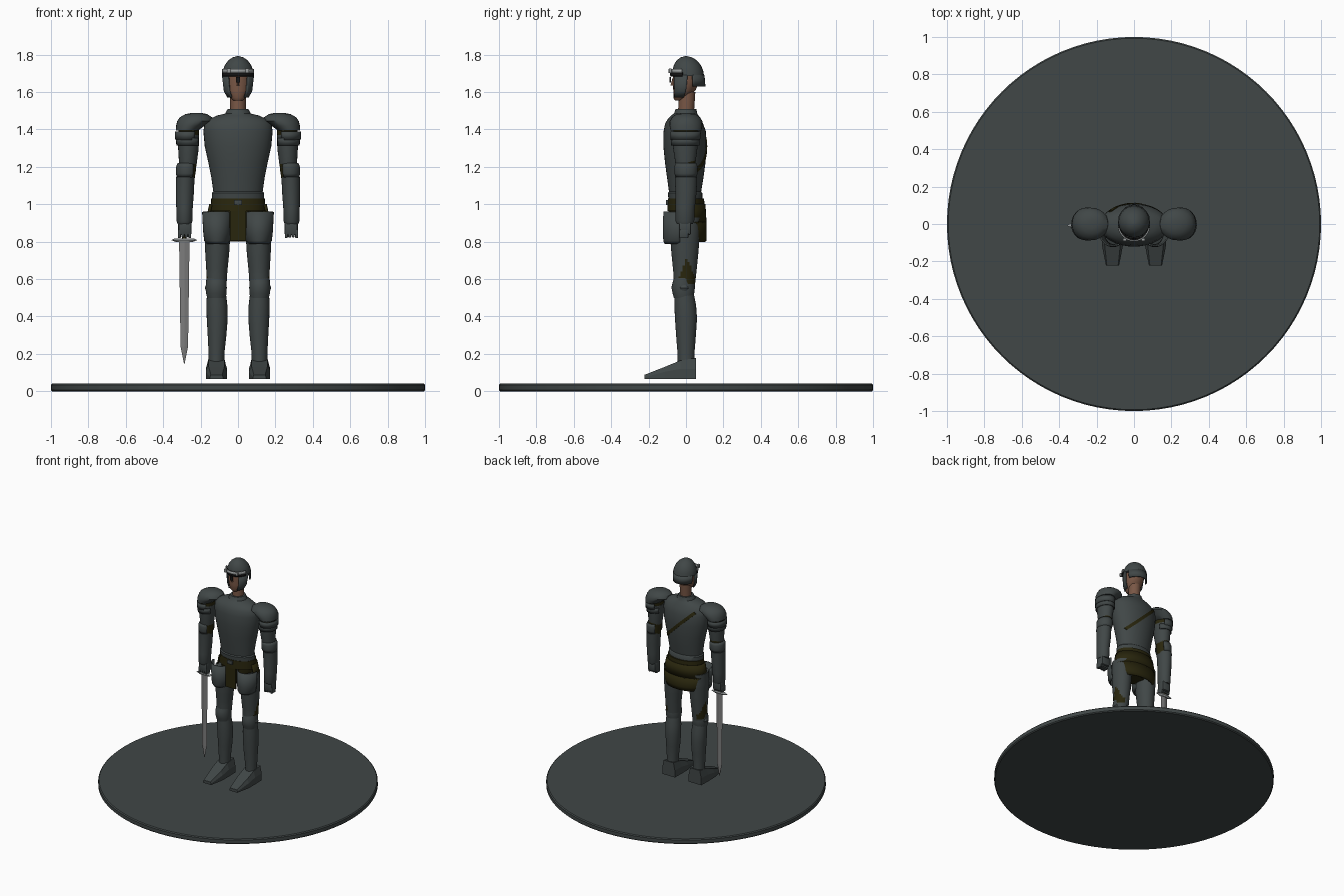
import bpy, bmesh, math
from mathutils import Matrix, Vector


def material(name, rgb):
    m = bpy.data.materials.new(name)
    m.diffuse_color = (*rgb, 1)
    return m


STEEL = material("dark steel", (0.052, 0.063, 0.063))
LEATHER = material("dark leather", (0.022, 0.019, 0.004))
SKIN = material("skin", (0.19, 0.095, 0.06))
BLADE = material("blade grey", (0.20, 0.20, 0.20))
SILVER = material("silver trim", (0.32, 0.34, 0.34))
BLACK = material("black", (0.008, 0.008, 0.008))


def finish(name, bm, mats, angle=40):
    bmesh.ops.recalc_face_normals(bm, faces=bm.faces)
    me = bpy.data.meshes.new(name)
    bm.to_mesh(me)
    bm.free()
    for m in mats if isinstance(mats, tuple) else (mats,):
        me.materials.append(m)
    ob = bpy.data.objects.new(name, me)
    bpy.context.collection.objects.link(ob)
    if angle:
        bpy.ops.object.select_all(action='DESELECT')
        ob.select_set(True)
        bpy.context.view_layer.objects.active = ob
        bpy.ops.object.shade_smooth_by_angle(angle=math.radians(angle))
    return ob


def loft(name, rings, mats, s=1, n=24, arc=None, thick=0.008, fine=1, rule=None):
    """Elliptical rings (z, cx, cy, rx, ry); arc in degrees makes an open curved plate."""
    dense = []
    for a, b in zip(rings, rings[1:]):
        dense += [[p + (q - p) * k / fine for p, q in zip(a, b)] for k in range(fine)]
    dense.append(rings[-1])
    bm = bmesh.new()
    rows = []
    a0, a1 = arc or (0, 360)
    count = n + 1 if arc else n
    for z, cx, cy, rx, ry in dense:
        row = []
        for i in range(count):
            t = math.radians(a0 + (a1 - a0) * i / n)
            row.append(bm.verts.new((s * (cx + rx * math.cos(t)), cy + ry * math.sin(t), z)))
        rows.append(row)
    for r, q in zip(rows, rows[1:]):
        for i in range(n):
            j = (i + 1) % count
            f = bm.faces.new((r[i], r[j], q[j], q[i]))
            if rule:
                f.material_index = rule(f.calc_center_median())
    if not arc:
        bm.faces.new(rows[0])
        bm.faces.new(rows[-1])
    ob = finish(name, bm, mats)
    if arc:
        mod = ob.modifiers.new("thickness", 'SOLIDIFY')
        mod.thickness, mod.offset = thick, 0
    return ob


def box(name, centre, size, mat, bevel=0.0):
    bm = bmesh.new()
    bmesh.ops.create_cube(bm, size=1, matrix=Matrix.Translation(centre) @ Matrix.Diagonal((*size, 1)))
    if bevel:
        bmesh.ops.bevel(bm, geom=bm.edges[:], offset=bevel, segments=2, affect='EDGES', profile=0.5)
    return finish(name, bm, mat, 40 if bevel else 0)


def prism(name, sections, mat):
    """Joins matching polygons given as lists of points."""
    bm = bmesh.new()
    rows = [[bm.verts.new(p) for p in sec] for sec in sections]
    for r, q in zip(rows, rows[1:]):
        for i in range(len(r)):
            j = (i + 1) % len(r)
            bm.faces.new((r[i], r[j], q[j], q[i]))
    bm.faces.new(rows[0])
    bm.faces.new(rows[-1])
    return finish(name, bm, mat, 0)


# Round stand
loft("stand", [(0, 0, 0, 0.993, 0.993), (0.007, 0, 0, 1, 1), (0.034, 0, 0, 1, 1),
               (0.041, 0, 0, 0.993, 0.993)], STEEL, n=96)

# Breastplate with waist flange and collar
TORSO = [(1.02, 0, -0.003, 0.138, 0.09), (1.06, 0, -0.005, 0.14, 0.092), (1.068, 0, -0.005, 0.132, 0.086),
         (1.14, 0, -0.004, 0.142, 0.097), (1.22, 0, -0.004, 0.158, 0.108), (1.31, 0, -0.006, 0.178, 0.115),
         (1.39, 0, -0.007, 0.185, 0.113), (1.43, 0, -0.01, 0.179, 0.102), (1.455, 0, -0.01, 0.155, 0.088),
         (1.475, 0, -0.006, 0.11, 0.073), (1.485, 0, -0.002, 0.068, 0.062), (1.51, 0, 0, 0.055, 0.055)]
loft("breastplate", TORSO, STEEL, n=36)


def back_surface(x, z):
    for a, b in zip(TORSO, TORSO[1:]):
        if a[0] <= z <= b[0]:
            k = (z - a[0]) / (b[0] - a[0])
            cy, rx, ry = (a[i] + (b[i] - a[i]) * k for i in (2, 3, 4))
            return cy + ry * math.sqrt(max(0, 1 - (x / rx) ** 2))


# Diagonal back strap that follows the breastplate
strap = []
for i in range(15):
    k = i / 14
    x, z = -0.125 + 0.25 * k, 1.42 - 0.24 * k
    p, q = (x - 0.008, z - 0.008), (x + 0.008, z + 0.008)
    yp, yq = back_surface(*p), back_surface(*q)
    strap.append([(p[0], yp - 0.005, p[1]), (p[0], yp + 0.005, p[1]),
                  (q[0], yq + 0.005, q[1]), (q[0], yq - 0.005, q[1])])
prism("back_strap", strap, LEATHER)

# Belt, hips and hanging leather flaps
loft("hips", [(0.83, 0, 0, 0.07, 0.06), (0.88, 0, 0, 0.125, 0.08), (0.98, 0, 0, 0.135, 0.088)], LEATHER)
loft("belt", [(0.965, 0, 0, 0.146, 0.1), (1.03, 0, 0, 0.143, 0.097)], LEATHER, n=32)
box("buckle", (0, -0.101, 1.01), (0.045, 0.014, 0.028), STEEL, 0.003)
box("front_flap", (0, -0.088, 0.895), (0.085, 0.012, 0.18), LEATHER)
loft("hip_flap", [(0.9, 0, 0.004, 0.172, 0.102), (1.0, 0, 0, 0.15, 0.1)], LEATHER, arc=(-20, 200))
loft("back_flap", [(0.80, 0, 0.004, 0.15, 0.1), (0.83, 0, 0.004, 0.166, 0.102),
                   (0.905, 0, 0.004, 0.172, 0.102)], LEATHER, arc=(22, 158))

# Neck and head
loft("neck", [(1.48, 0, 0, 0.041, 0.042), (1.6, 0, 0.005, 0.043, 0.045)], SKIN)
loft("head", [(1.555, 0, -0.035, 0.025, 0.024), (1.57, 0, -0.03, 0.042, 0.038), (1.61, 0, -0.008, 0.062, 0.06),
              (1.66, 0, 0, 0.07, 0.07), (1.72, 0, 0, 0.07, 0.068)], SKIN)
prism("nose", [[(-0.004, -0.06, 1.675), (0.004, -0.06, 1.675), (0, -0.072, 1.675)],
               [(-0.011, -0.06, 1.635), (0.011, -0.06, 1.635), (0, -0.083, 1.635)]], SKIN)

# Helmet with neck guard, cheek plates and brow band
loft("helmet", [(1.685, 0, 0.012, 0.085, 0.085), (1.715, 0, 0.01, 0.082, 0.082), (1.745, 0, 0.007, 0.07, 0.072),
                (1.77, 0, 0.004, 0.051, 0.053), (1.785, 0, 0.002, 0.029, 0.031), (1.792, 0, 0, 0.006, 0.006)], STEEL)
loft("neck_guard", [(1.63, 0, 0.014, 0.078, 0.086), (1.69, 0, 0.012, 0.083, 0.083)], STEEL, arc=(15, 165))
loft("brow_band", [(1.703, 0, 0.002, 0.085, 0.092), (1.724, 0, 0.002, 0.084, 0.091)], SILVER, arc=(-165, -15))
loft("brow_shadow", [(1.684, 0, 0.004, 0.083, 0.084), (1.703, 0, 0.004, 0.084, 0.085)], BLACK, arc=(-165, -15))
box("nose_guard", (0, -0.083, 1.665), (0.022, 0.008, 0.03), BLACK)

for s in (1, -1):
    side = "left" if s > 0 else "right"
    loft(side + "_cheek_plate", [(1.572, 0, -0.016, 0.053, 0.056), (1.605, 0, -0.006, 0.072, 0.068),
                                 (1.69, 0, 0.002, 0.082, 0.08)], STEEL, s, arc=(-52, 5), n=8)
    box(side + "_visor_hinge", (s * 0.05, -0.084, 1.714), (0.02, 0.016, 0.026), SILVER, 0.003)

    # Padded arm under the plates
    loft(side + "_arm_padding", [(1.1, 0.28, 0, 0.042, 0.046), (1.18, 0.27, 0, 0.045, 0.05),
                                 (1.3, 0.265, -0.003, 0.05, 0.058), (1.42, 0.262, -0.003, 0.056, 0.066)], LEATHER, s)
    # Layered shoulder plates
    loft(side + "_shoulder_plate", [(1.395, 0.272, 0, 0.06, 0.082), (1.42, 0.255, 0, 0.076, 0.088),
                                    (1.445, 0.23, 0, 0.095, 0.087), (1.465, 0.225, 0, 0.086, 0.075),
                                    (1.482, 0.223, 0, 0.058, 0.052), (1.489, 0.222, 0, 0.022, 0.022)], STEEL, s)
    loft(side + "_middle_lame", [(1.345, 0.27, -0.003, 0.062, 0.075), (1.39, 0.268, -0.002, 0.064, 0.078)],
         STEEL, s, arc=(-125, 125))
    loft(side + "_lower_lame", [(1.315, 0.266, -0.004, 0.06, 0.071), (1.355, 0.266, -0.004, 0.061, 0.073)],
         STEEL, s, arc=(-150, 150))
    loft(side + "_upper_arm", [(1.215, 0.268, -0.003, 0.047, 0.053), (1.3, 0.265, -0.004, 0.055, 0.065),
                               (1.37, 0.265, -0.004, 0.056, 0.068)], STEEL, s)
    # Elbow cup, forearm and gauntlet
    loft(side + "_elbow", [(1.145, 0.277, 0, 0.047, 0.052), (1.165, 0.275, 0, 0.053, 0.058),
                           (1.2, 0.274, 0, 0.053, 0.058), (1.22, 0.272, 0, 0.047, 0.053)],
         STEEL, s, arc=(-130, 130))
    loft(side + "_forearm", [(0.895, 0.286, -0.006, 0.037, 0.043), (0.91, 0.286, -0.006, 0.042, 0.05),
                             (0.98, 0.286, -0.004, 0.044, 0.051), (1.06, 0.284, 0, 0.048, 0.056),
                             (1.145, 0.282, 0, 0.05, 0.06)], STEEL, s)
    box(side + "_hand", (s * 0.284, -0.005, 0.872), (0.072, 0.066, 0.075), STEEL, 0.012)
    for i in range(4):
        box(side + "_finger", (s * (0.258 + 0.0185 * i), -0.012, 0.842 + 0.002 * (i % 3)),
            (0.016, 0.05, 0.045), STEEL, 0.005)

    # Thigh plate with the leather showing at the outer back, above the knee
    def gap(c):
        return int(0.575 < c.z < 0.71 and abs(c.x) > 0.12 and
                   abs(c.y - 0.005) < 0.05 * (0.715 - c.z) / 0.12)
    loft(side + "_thigh", [(0.56, 0.115, -0.008, 0.053, 0.055), (0.64, 0.113, -0.006, 0.056, 0.062),
                           (0.74, 0.111, -0.006, 0.064, 0.072), (0.84, 0.11, -0.006, 0.069, 0.08),
                           (0.93, 0.108, -0.004, 0.068, 0.08)], (STEEL, LEATHER), s, n=32, fine=6, rule=gap)
    loft(side + "_hip_plate", [(0.79, 0.112, -0.033, 0.05, 0.078), (0.805, 0.112, -0.033, 0.065, 0.084),
                               (0.85, 0.112, -0.033, 0.07, 0.087), (0.96, 0.113, -0.033, 0.075, 0.084)],
         STEEL, s, arc=(-180, 0))
    # Knee cup with side wing
    loft(side + "_knee", [(0.5, 0.115, -0.012, 0.05, 0.053), (0.525, 0.116, -0.014, 0.055, 0.058),
                          (0.555, 0.116, -0.015, 0.056, 0.063), (0.58, 0.116, -0.015, 0.055, 0.057),
                          (0.605, 0.115, -0.01, 0.054, 0.054)], STEEL, s)
    loft(side + "_knee_wing", [(0.53, 0.165, -0.01, 0.003, 0.012), (0.553, 0.165, -0.01, 0.013, 0.024),
                               (0.575, 0.165, -0.01, 0.003, 0.012)], STEEL, s, n=12)
    # Greave
    loft(side + "_greave", [(0.14, 0.115, 0.002, 0.041, 0.046), (0.2, 0.115, 0, 0.042, 0.045),
                            (0.3, 0.112, 0, 0.05, 0.053), (0.39, 0.111, 0, 0.056, 0.059),
                            (0.46, 0.113, -0.004, 0.056, 0.058), (0.52, 0.115, -0.01, 0.051, 0.052)], STEEL, s)
    # Pointed armoured shoe
    prism(side + "_shoe",
          [[(s * (0.115 - w), y, 0.066), (s * (0.115 + w), y, 0.066), (s * (0.115 + w), y, m),
            (s * (0.115 + t), y, h), (s * (0.115 - t), y, h), (s * (0.115 - w), y, m)]
           for y, w, t, m, h in ((-0.222, 0.035, 0.03, 0.075, 0.088), (-0.11, 0.057, 0.042, 0.105, 0.132),
                                 (-0.03, 0.057, 0.042, 0.12, 0.165), (0.053, 0.055, 0.042, 0.12, 0.178))], STEEL)

# Sword pointing down from the right hand
SX, SY = -0.287, -0.008
prism("sword_blade", [[(SX - w, SY, z), (SX, SY - d, z), (SX + w, SY, z), (SX, SY + d, z)]
                      for z, w, d in ((0.81, 0.028, 0.006), (0.24, 0.02, 0.005), (0.145, 0.001, 0.001))], BLADE)
loft("sword_guard", [(0.797, SX, SY, 0.04, 0.01), (0.808, SX, SY, 0.069, 0.015),
                     (0.818, SX, SY, 0.05, 0.012)], SILVER)
loft("sword_grip", [(0.81, SX, SY, 0.012, 0.012), (0.93, SX, SY, 0.012, 0.012)], LEATHER, n=12)
